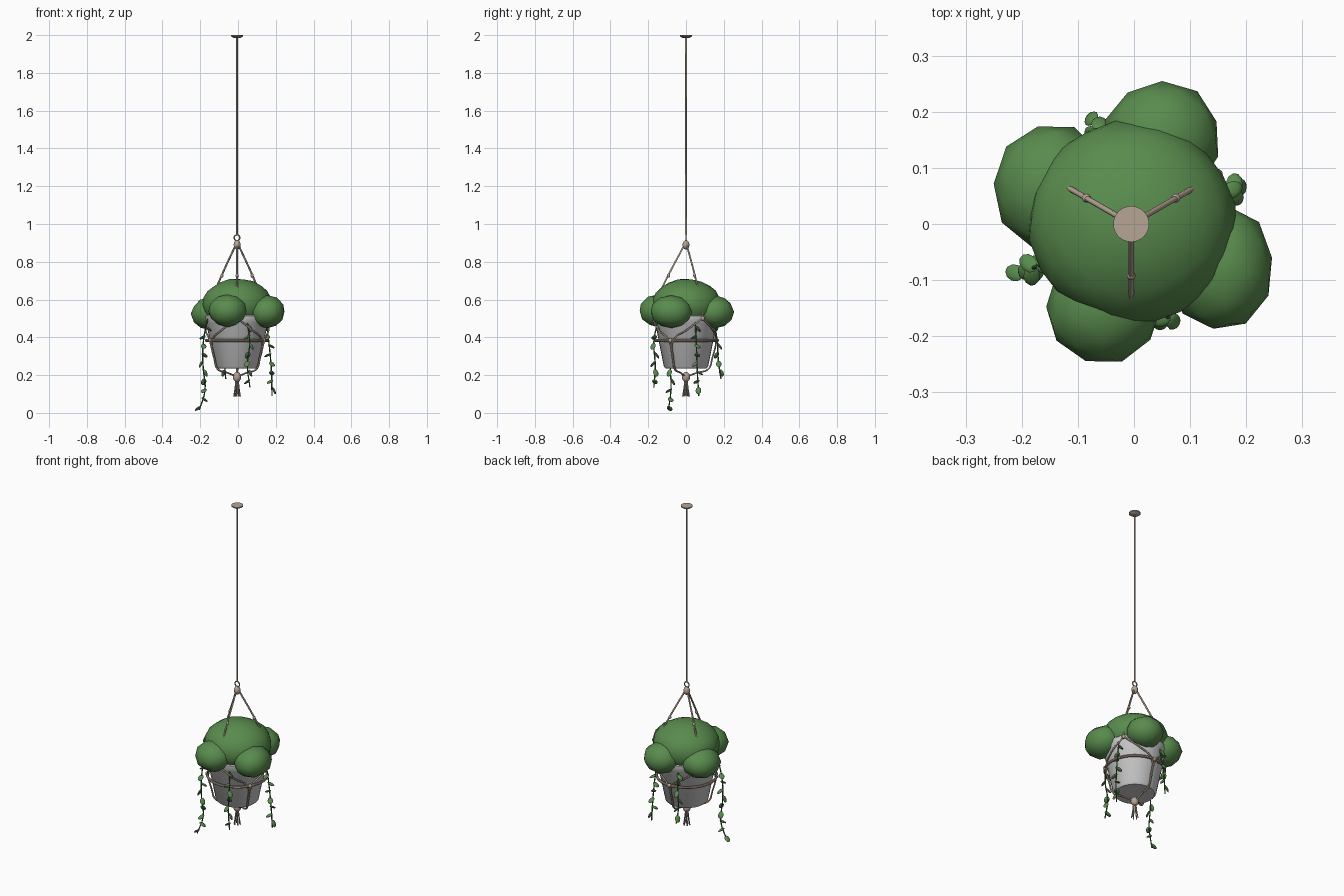
import bpy, bmesh, math, random
from mathutils import Vector, Matrix, Euler

if "Cube" in bpy.data.objects:
    bpy.data.objects.remove(bpy.data.objects["Cube"])

random.seed(4)
CX = -0.005  # hanger axis


def material(name, rgb):
    m = bpy.data.materials.new(name)
    m.diffuse_color = (*rgb, 1)
    m.use_nodes = True
    m.node_tree.nodes["Principled BSDF"].inputs["Base Color"].default_value = m.diffuse_color
    return m


TAN = material("cord_tan", (0.47, 0.38, 0.30))
GREEN = material("leaf_green", (0.10, 0.26, 0.075))
STEM = material("stem_green", (0.05, 0.13, 0.05))
SOIL = material("soil_brown", (0.12, 0.08, 0.05))


def add_mesh(name, bm, mat=None, smooth=True):
    me = bpy.data.meshes.new(name)
    bmesh.ops.recalc_face_normals(bm, faces=bm.faces)
    bm.to_mesh(me)
    bm.free()
    ob = bpy.data.objects.new(name, me)
    bpy.context.collection.objects.link(ob)
    if mat:
        me.materials.append(mat)
    if smooth:
        bpy.ops.object.select_all(action='DESELECT')
        ob.select_set(True)
        bpy.context.view_layer.objects.active = ob
        bpy.ops.object.shade_smooth_by_angle(angle=math.radians(40))
    return ob


def lathe(name, profile, mat=None, steps=32):
    bm = bmesh.new()
    vs = [bm.verts.new((CX + r, 0, z)) for r, z in profile]
    es = [bm.edges.new(p) for p in zip(vs, vs[1:])]
    bmesh.ops.spin(bm, geom=vs + es, cent=(CX, 0, 0), axis=(0, 0, 1),
                   angle=math.tau, steps=steps)
    bmesh.ops.remove_doubles(bm, verts=bm.verts, dist=1e-5)
    return add_mesh(name, bm, mat)


def bead(name, loc, scale, mat=TAN):
    bm = bmesh.new()
    bmesh.ops.create_uvsphere(bm, u_segments=16, v_segments=10, radius=1)
    bmesh.ops.transform(bm, verts=bm.verts, matrix=Matrix.LocRotScale(Vector(loc), None, Vector(scale)))
    return add_mesh(name, bm, mat)


def cord(name, pts, radius, mat=TAN, smooth=True):
    cu = bpy.data.curves.new(name, 'CURVE')
    cu.dimensions = '3D'
    cu.bevel_depth = radius
    cu.bevel_resolution = 1
    cu.use_fill_caps = True
    cu.resolution_u = 6
    sp = cu.splines.new('BEZIER' if smooth else 'POLY')
    if smooth:
        sp.bezier_points.add(len(pts) - 1)
        for b, p in zip(sp.bezier_points, pts):
            b.co = p
            b.handle_left_type = b.handle_right_type = 'AUTO'
    else:
        sp.points.add(len(pts) - 1)
        for b, p in zip(sp.points, pts):
            b.co = (*p, 1)
    cu.materials.append(mat)
    ob = bpy.data.objects.new(name, cu)
    bpy.context.collection.objects.link(ob)
    return ob


def polar(r, deg, z):
    a = math.radians(deg)
    return (CX + r * math.cos(a), r * math.sin(a), z)


# Ceiling plate and long hanging line
lathe("ceiling_plate", [(0, 2), (0.032, 2), (0.032, 1.994), (0.02, 1.986), (0, 1.984)], TAN)
cord("hanging_line", [(CX, 0, 1.99), (CX, 0, 0.945)], 0.005, smooth=False)


# Rings
def ring(name, r, tube, mat4):
    bpy.ops.mesh.primitive_torus_add(major_radius=r, minor_radius=tube,
                                     major_segments=36, minor_segments=8)
    ob = bpy.context.object
    ob.name = name
    ob.data.transform(mat4)
    ob.data.materials.append(TAN)
    bpy.ops.object.shade_smooth_by_angle(angle=math.radians(40))


ring("hook_ring", 0.015, 0.0035,
     Matrix.Translation((CX, 0, 0.927)) @ Matrix.Rotation(math.pi / 2, 4, 'X'))
ring("band_ring", 0.163, 0.0075, Matrix.Translation((CX, 0, 0.384)))

# Gathering knots
bead("top_knot", (CX, 0, 0.89), (0.018, 0.018, 0.025))
bead("bottom_knot", (CX, 0, 0.19), (0.022, 0.022, 0.027))

# Macrame cords: straight hanger, split to the band, gather below the pot
for i, ang in enumerate((-90, 30, 150)):
    cord(f"hanger_cord_{i}", [polar(0.008, ang, 0.89), polar(0.108, ang, 0.70),
                              polar(0.162, ang, 0.58), polar(0.175, ang, 0.5)], 0.005)
    bead(f"cord_knot_{i}", polar(0.092, ang, 0.727), (0.008, 0.008, 0.011))
    bead(f"split_knot_{i}", polar(0.177, ang, 0.5), (0.01, 0.01, 0.012))
    for s in (-1, 1):
        cord(f"net_cord_{i}_{s}", [polar(0.177, ang, 0.5), polar(0.167, ang + s * 28, 0.44),
                                   polar(0.16, ang + s * 55, 0.384), polar(0.139, ang + s * 59, 0.29),
                                   polar(0.118, ang + s * 59, 0.232), polar(0.06, ang + s * 59, 0.213),
                                   polar(0.01, ang + s * 59, 0.195)], 0.0045)
    bead(f"band_knot_{i}", polar(0.163, ang + 60, 0.384), (0.011, 0.011, 0.012))

# Tassel
for i in range(6):
    a = i * 60 + 15
    cord(f"tassel_strand_{i}", [polar(0.006, a, 0.18), polar(0.011, a, 0.13),
                                polar(0.018, a, 0.087)], 0.0032)

# Pot and soil
lathe("pot", [(0, 0.236), (0.108, 0.236), (0.117, 0.245), (0.163, 0.475), (0.171, 0.487),
              (0.171, 0.512), (0.166, 0.517), (0.155, 0.515), (0.15, 0.47), (0.11, 0.25), (0, 0.25)])
lathe("soil", [(0, 0.49), (0.152, 0.485), (0.148, 0.46), (0, 0.46)], SOIL)


# Foliage clumps
def clump(name, loc, scale, sub, rough):
    bm = bmesh.new()
    bmesh.ops.create_icosphere(bm, subdivisions=sub, radius=1)
    for v in bm.verts:
        v.co *= 1 + random.uniform(-rough, rough)
    turn = Euler((0, 0, random.uniform(0, 6)))
    bmesh.ops.transform(bm, verts=bm.verts, matrix=Matrix.Translation(loc)
                        @ Matrix.Diagonal((*scale, 1)) @ turn.to_matrix().to_4x4())
    add_mesh(name, bm, GREEN)


clump("foliage_crown", (-0.003, 0.003, 0.575), (0.184, 0.182, 0.135), 3, 0.015)
for i, (x, y, z, sx, sy) in enumerate([(0.05, 0.152, 0.535, 0.105, 0.103),
                                       (-0.145, 0.065, 0.525, 0.105, 0.113),
                                       (-0.055, -0.147, 0.54, 0.104, 0.103),
                                       (0.155, -0.078, 0.535, 0.095, 0.112)]):
    clump(f"foliage_clump_{i}", (x, y, z), (sx, sy, 0.086), 2, 0.03)

# Trailing vines with alternating leaves
vines = [[(-0.16, -0.07, 0.5), (-0.183, -0.08, 0.38), (-0.185, -0.083, 0.25),
          (-0.175, -0.08, 0.12), (-0.205, -0.093, 0.015)],
         [(0.05, -0.15, 0.48), (0.062, -0.17, 0.38), (0.05, -0.163, 0.25), (0.063, -0.17, 0.135)],
         [(0.15, 0.05, 0.48), (0.165, 0.055, 0.36), (0.177, 0.06, 0.22), (0.18, 0.068, 0.09)],
         [(-0.055, 0.15, 0.48), (-0.06, 0.165, 0.38), (-0.07, 0.172, 0.27), (-0.065, 0.185, 0.18)]]
for i, pts in enumerate(vines):
    cord(f"vine_stem_{i}", pts, 0.0035, STEM)
    bm = bmesh.new()
    z, k = 0.45, 0
    while z > pts[-1][2]:
        # stem position at this height
        for a, b in zip(pts, pts[1:]):
            if a[2] >= z >= b[2]:
                p = Vector(a).lerp(Vector(b), (a[2] - z) / (a[2] - b[2]))
        yaw = k * 2.4 + i
        off = Vector((math.cos(yaw), math.sin(yaw), -0.3)) * 0.012
        m = (Matrix.Translation(p + off) @ Matrix.Rotation(yaw, 4, 'Z')
             @ Matrix.Rotation(random.uniform(0.4, 1.2), 4, 'Y')
             @ Matrix.Diagonal((0.021, 0.015, 0.006, 1)))
        bmesh.ops.create_icosphere(bm, subdivisions=2, radius=1, matrix=m)
        z -= 0.047
        k += 1
    add_mesh(f"vine_leaves_{i}", bm, GREEN)
